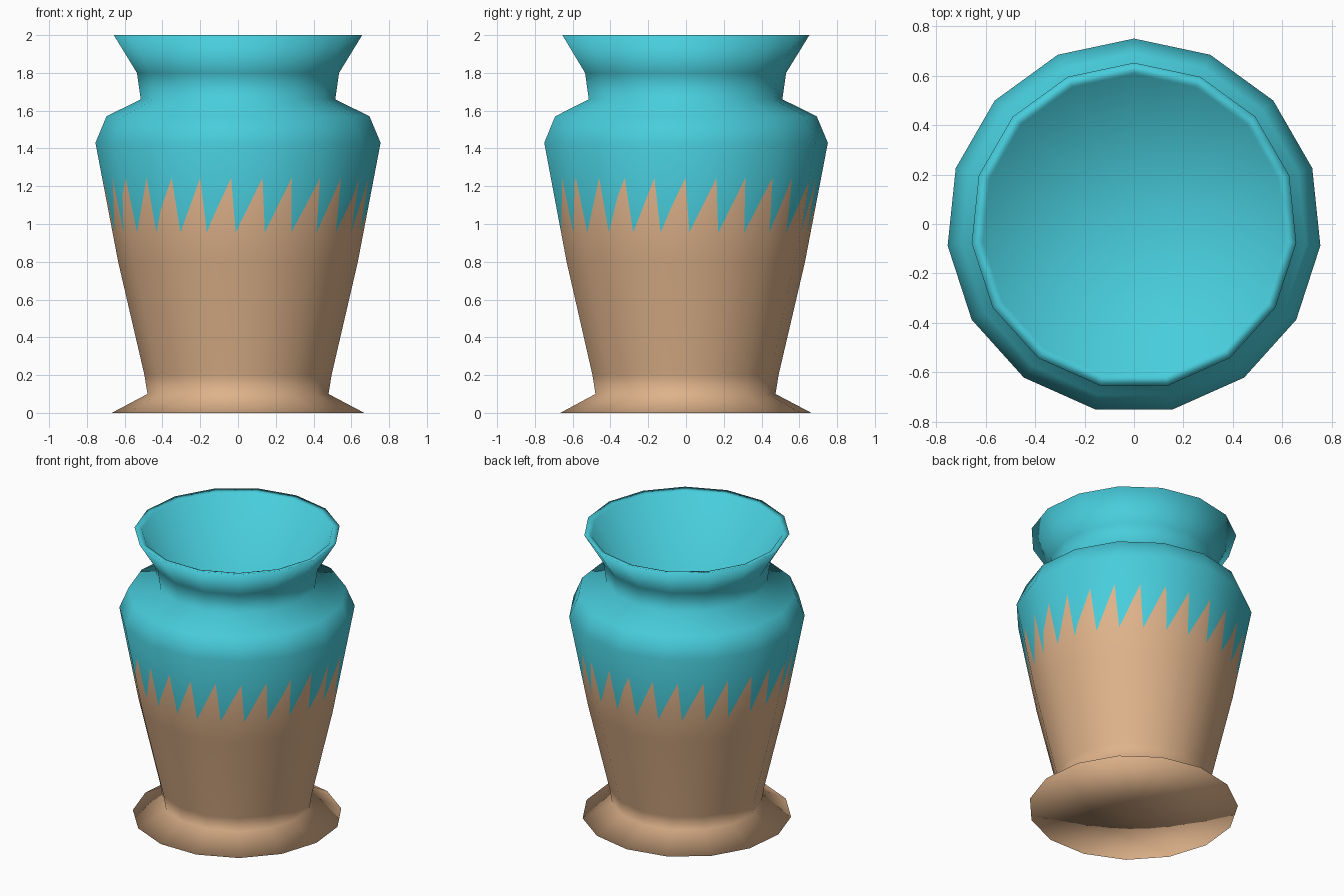
import bpy, math
from mathutils import Vector

if "Cube" in bpy.data.objects:
    bpy.data.objects.remove(bpy.data.objects["Cube"])

SIDES, TEETH = 15, 27
STEP = 360 / SIDES
Y_SHIFT = -0.008


def material(name, rgb):
    m = bpy.data.materials.new(name)
    m.diffuse_color = (*rgb, 1)
    m.use_nodes = True
    m.node_tree.nodes["Principled BSDF"].inputs["Base Color"].default_value = m.diffuse_color
    return m


clay = material("tan_clay", (0.73, 0.445, 0.254))
glaze = material("turquoise_glaze", (0.065, 0.61, 0.716))

# profile (corner radius, height): underside, foot, body, neck, lip, inside bowl
PROFILE = [(0, 0), (0.672, 0), (0.482, 0.10), (0.498, 0.20), (0.638, 0.80),
           (0.759, 1.43), (0.700, 1.57), (0.518, 1.66), (0.538, 1.80),
           (0.661, 2.0), (0.615, 1.99), (0, 1.05)]
LOW = 4  # body band between this point and the next carries the glaze edge

# smooth profile normals (radial, z)
seg = []
for (r0, z0), (r1, z1) in zip(PROFILE, PROFILE[1:]):
    seg.append(Vector((z1 - z0, r0 - r1)).normalized())
normals = [Vector((0, -1))]
normals += [(a + b).normalized() for a, b in zip(seg, seg[1:])]
normals.append(Vector((0, 1)))

# columns: polygon corners plus the tips and notches of the jagged glaze edge
TOOTH = 360 / TEETH
NOTCH, TIP = 0.17, 0.86
angles = [(90 + i * STEP) % 360 for i in range(SIDES)]
for i in range(TEETH):
    angles += [(i + NOTCH) * TOOTH % 360, (i + NOTCH + TIP) * TOOTH % 360]
angles = sorted(set(round(a, 4) for a in angles))


def glaze_edge(a):
    """Height of the glaze edge at an angle."""
    p = (a / TOOTH - NOTCH) % 1
    if p > 0.9999:
        p = 0
    t = p / TIP if p < TIP else (1 - p) / (1 - TIP)
    return 0.955 + 0.29 * t


def side_factor(a):
    """Pull points between corners onto the flat sides."""
    d = (a - 90) % STEP - STEP / 2
    return math.cos(math.radians(STEP / 2)) / math.cos(math.radians(d))


verts, vnorm, rows = [], [], []


def add_point(r, z, n, a):
    ang = math.radians(a)
    c, s, k = math.cos(ang), math.sin(ang), r * side_factor(a)
    verts.append((k * c, k * s + Y_SHIFT, z))
    vnorm.append(Vector((n.x * c, n.x * s, n.y)).normalized())
    return len(verts) - 1


for i, ((r, z), n) in enumerate(zip(PROFILE, normals)):
    if r == 0:
        rows.append([add_point(0, z, n, 0)] * len(angles))
    else:
        rows.append([add_point(r, z, n, a) for a in angles])
    if i == LOW:
        r1, z1 = PROFILE[i + 1]
        row = []
        for a in angles:
            h = glaze_edge(a)
            t = (h - z) / (z1 - z)
            row.append(add_point(r + (r1 - r) * t, h, n.lerp(normals[i + 1], t), a))
        rows.append(row)

faces, mats = [], []
N = len(angles)
for i in range(len(rows) - 1):
    for c in range(N):
        d = (c + 1) % N
        quad = [rows[i][c], rows[i][d], rows[i + 1][d], rows[i + 1][c]]
        faces.append(list(dict.fromkeys(quad)))
        mats.append(0 if i <= LOW else 1)

# vase
me = bpy.data.meshes.new("vase")
me.from_pydata(verts, [], faces)
me.materials.append(clay)
me.materials.append(glaze)
for p, m in zip(me.polygons, mats):
    p.material_index = m
    p.use_smooth = True
me.update()
me.normals_split_custom_set_from_vertices(vnorm)
vase = bpy.data.objects.new("vase", me)
bpy.context.collection.objects.link(vase)
